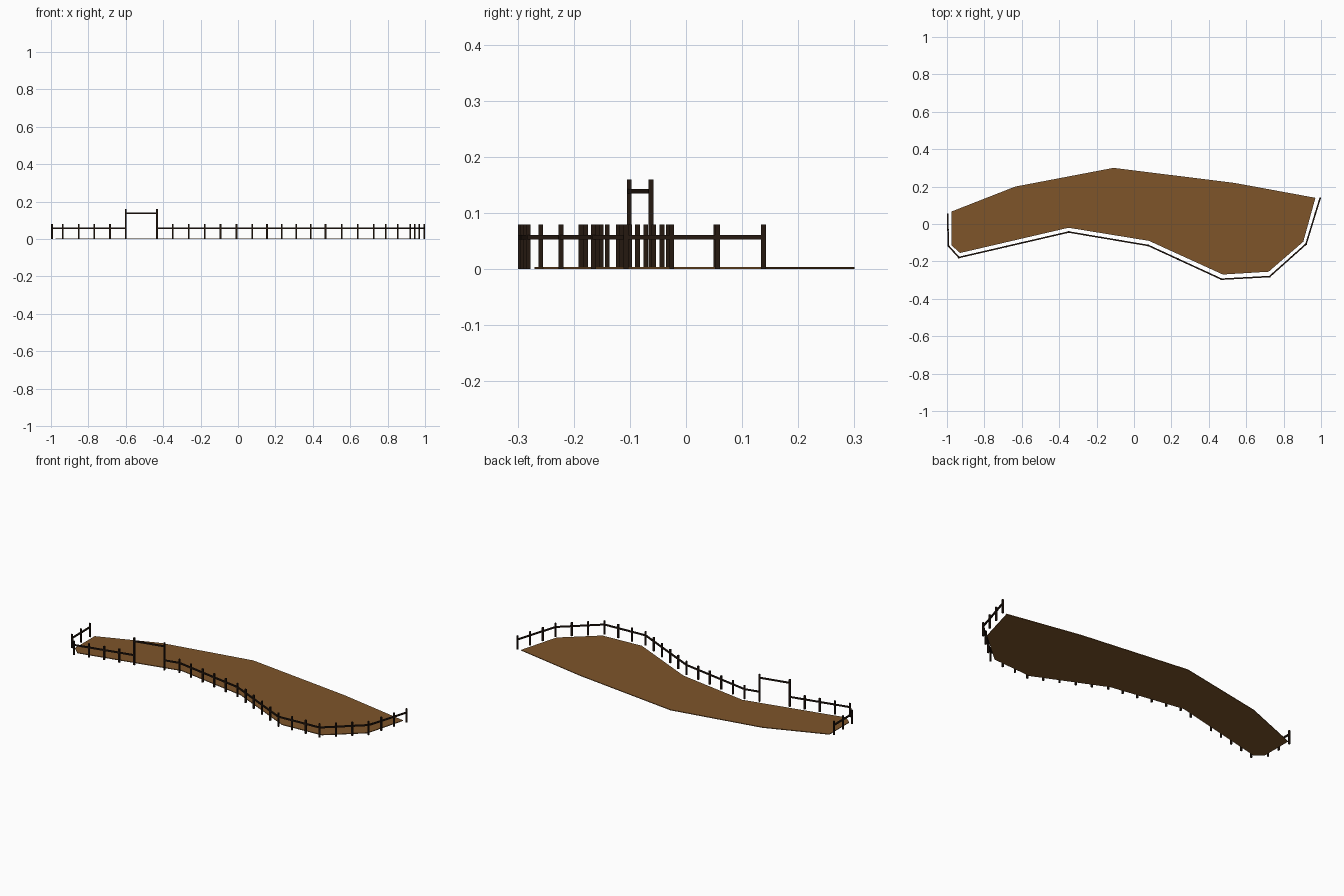
import bpy, bmesh
from mathutils import Vector, Matrix

if "Cube" in bpy.data.objects:
    bpy.data.objects.remove(bpy.data.objects["Cube"])

def material(name, rgb):
    m = bpy.data.materials.new(name)
    m.diffuse_color = (*rgb, 1)
    m.use_nodes = True
    m.node_tree.nodes["Principled BSDF"].inputs["Base Color"].default_value = m.diffuse_color
    return m

earth = material("earth", (0.21, 0.09, 0.023))
dark_wood = material("dark_wood", (0.018, 0.009, 0.005))

def finish(bm, name, mat):
    bmesh.ops.recalc_face_normals(bm, faces=bm.faces)
    me = bpy.data.meshes.new(name)
    bm.to_mesh(me)
    bm.free()
    me.materials.append(mat)
    ob = bpy.data.objects.new(name, me)
    bpy.context.collection.objects.link(ob)
    return ob

def beam(bm, a, b, size=0.0085):
    # square bar from a to b
    a, b = Vector(a), Vector(b)
    d = b - a
    rot = d.to_track_quat('Z', 'Y').to_matrix().to_4x4()
    mat = Matrix.Translation((a + b) / 2) @ rot @ Matrix.Diagonal((size, size, d.length, 1))
    bmesh.ops.create_cube(bm, size=1, matrix=mat)

# Ground slab: thin extruded outline
outline = [(-0.975, 0.067), (-0.635, 0.2), (-0.11, 0.3), (0.535, 0.22), (0.97, 0.14),
           (0.905, -0.095), (0.72, -0.255), (0.475, -0.27), (0.08, -0.09),
           (-0.35, -0.02), (-0.93, -0.155), (-0.975, -0.115)]
bm = bmesh.new()
face = bm.faces.new([bm.verts.new((x, y, 0)) for x, y in outline])
top = bmesh.ops.extrude_face_region(bm, geom=[face])["geom"]
bmesh.ops.translate(bm, vec=(0, 0, 0.004), verts=[g for g in top if isinstance(g, bmesh.types.BMVert)])
finish(bm, "ground_slab", earth)

# Fence path corners, and number of bays between each pair
corners = [(-0.995, 0.053), (-0.994, -0.115), (-0.936, -0.179), (-0.349, -0.043), (0.077, -0.115),
           (0.468, -0.295), (0.725, -0.281), (0.92, -0.107), (0.995, 0.138)]
bays = [2, 1, 7, 5, 5, 3, 3, 3]
points = [Vector(corners[0])]
for a, b, n in zip(corners, corners[1:], bays):
    points += [Vector(a).lerp(Vector(b), i / n) for i in range(1, n + 1)]

# The gateway takes two bays and has no middle post
gate = (7, 9)
posts, rails = bmesh.new(), bmesh.new()
for i, p in enumerate(points):
    if i not in (gate[0], gate[0] + 1, gate[1]):
        beam(posts, (*p, 0), (*p, 0.08))
    if i + 1 < len(points) and not gate[0] <= i < gate[1]:
        beam(rails, (*p, 0.057), (*points[i + 1], 0.057), 0.008)
finish(posts, "fence_posts", dark_wood)
finish(rails, "fence_rails", dark_wood)

# Gateway: two tall posts and a high crossbar
bm = bmesh.new()
g0, g1 = points[gate[0]], points[gate[1]]
for p in (g0, g1):
    beam(bm, (*p, 0), (*p, 0.16))
beam(bm, (*g0, 0.139), (*g1, 0.139), 0.008)
finish(bm, "gateway", dark_wood)
